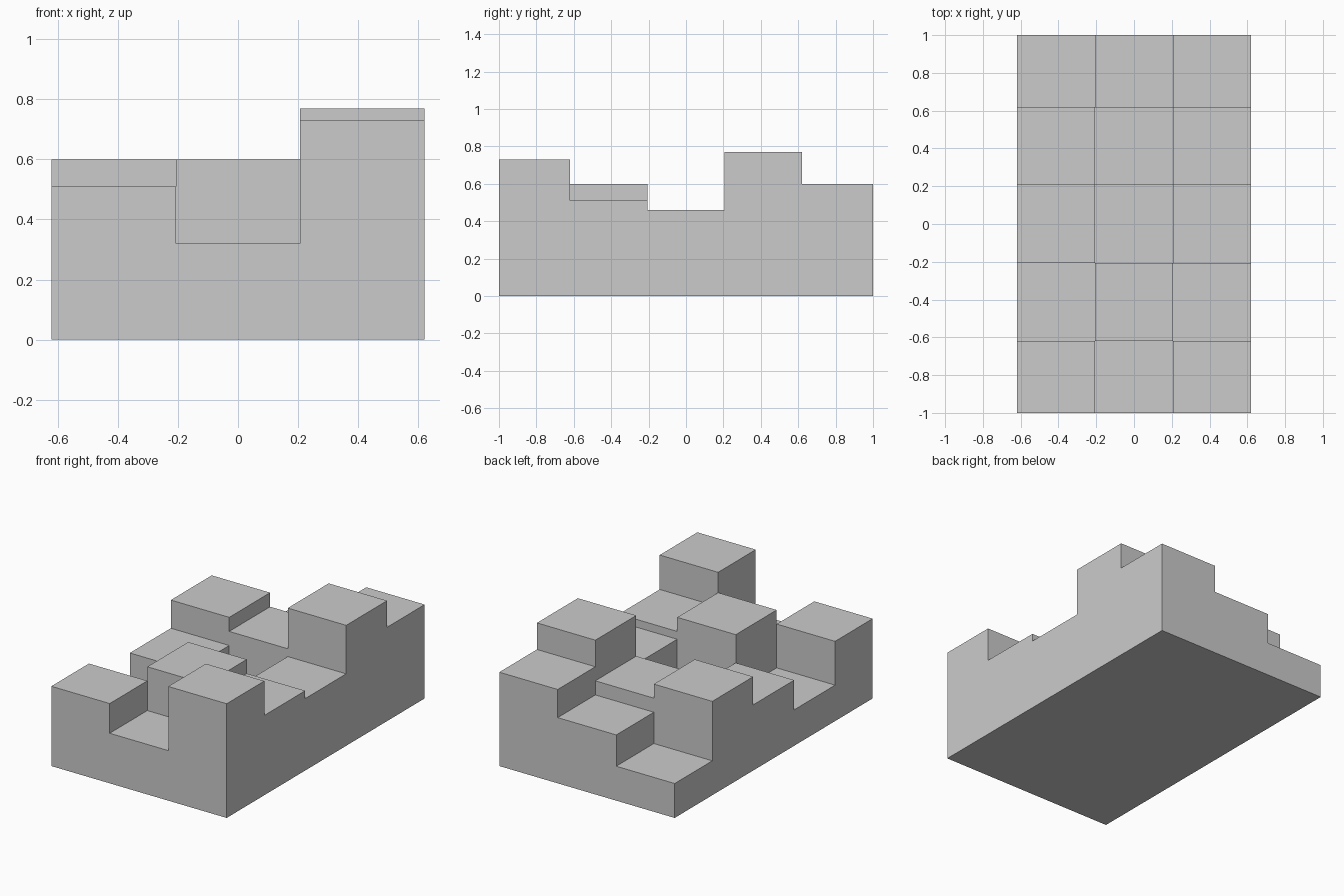
import bpy, bmesh, math

if "Cube" in bpy.data.objects:
    bpy.data.objects.remove(bpy.data.objects["Cube"])

# Grid lines and block heights (rows run front to back, columns left to right)
XS = [-0.62, -0.207, 0.207, 0.62]
YS = [-1.0, -0.62, -0.207, 0.207, 0.62, 1.0]
HEIGHTS = [
    [0.51, 0.32, 0.73],
    [0.23, 0.60, 0.51],
    [0.42, 0.25, 0.46],
    [0.60, 0.51, 0.77],
    [0.22, 0.42, 0.60],
]
LEVELS = sorted({0.0} | {h for row in HEIGHTS for h in row})


def height(i, j):
    inside = 0 <= i < len(XS) - 1 and 0 <= j < len(YS) - 1
    return HEIGHTS[j][i] if inside else 0.0


bm = bmesh.new()


def quad(*points):
    bm.faces.new([bm.verts.new(p) for p in points])


def wall(a, b, low, high):
    # Outward-facing wall from a to b, split at every block level so corners weld
    for z0, z1 in zip(LEVELS, LEVELS[1:]):
        if z0 >= low and z1 <= high:
            quad((*a, z0), (*b, z0), (*b, z1), (*a, z1))


for j in range(len(YS) - 1):
    for i in range(len(XS) - 1):
        h = height(i, j)
        c = [(XS[i], YS[j]), (XS[i + 1], YS[j]),
             (XS[i + 1], YS[j + 1]), (XS[i], YS[j + 1])]
        # Block top and underside
        quad(*[(*p, h) for p in c])
        quad(*[(*p, 0.0) for p in reversed(c)])
        # Exposed sides above each neighbour
        for k, (di, dj) in enumerate([(0, -1), (1, 0), (0, 1), (-1, 0)]):
            wall(c[k], c[(k + 1) % 4], height(i + di, j + dj), h)

# Weld into one solid and merge coplanar pieces
bmesh.ops.remove_doubles(bm, verts=bm.verts[:], dist=1e-5)
bmesh.ops.dissolve_limit(bm, angle_limit=math.radians(1),
                         verts=bm.verts[:], edges=bm.edges[:])

mesh = bpy.data.meshes.new("stepped_block")
bm.to_mesh(mesh)
bm.free()
bpy.context.collection.objects.link(bpy.data.objects.new("stepped_block", mesh))
